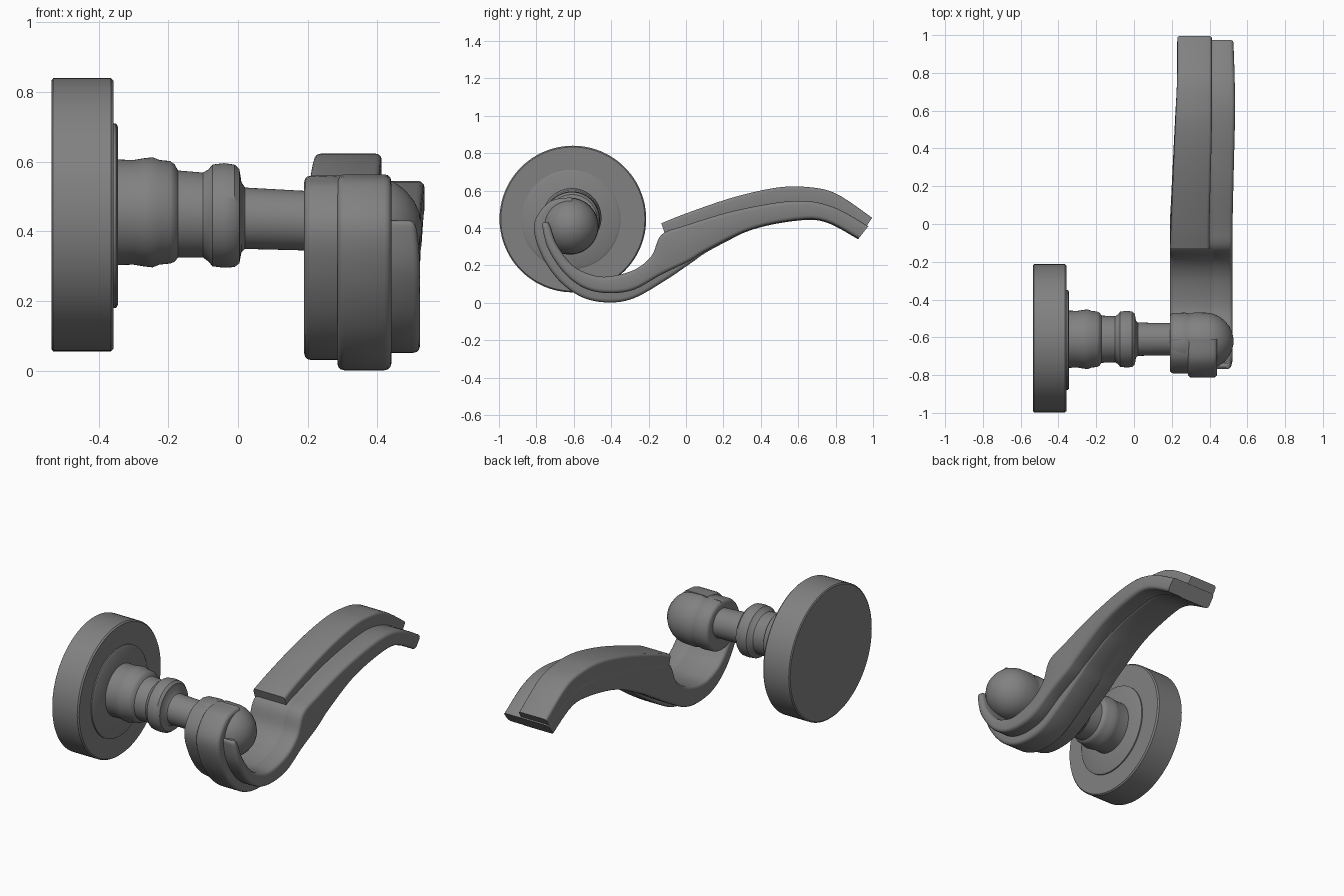
import bpy, bmesh, math
from mathutils import Vector

cube = bpy.data.objects.get("Cube")
if cube:
    bpy.data.objects.remove(cube, do_unlink=True)

GREY = (0.22, 0.22, 0.22, 1)
metal = bpy.data.materials.new("satin grey metal")
metal.diffuse_color = GREY
metal.use_nodes = True
bsdf = metal.node_tree.nodes["Principled BSDF"]
bsdf.inputs["Base Color"].default_value = GREY
bsdf.inputs["Roughness"].default_value = 0.6


def finish(name, bm, angle=35):
    bmesh.ops.recalc_face_normals(bm, faces=bm.faces)
    mesh = bpy.data.meshes.new(name)
    bm.to_mesh(mesh)
    bm.free()
    obj = bpy.data.objects.new(name, mesh)
    bpy.context.collection.objects.link(obj)
    mesh.materials.append(metal)
    bpy.ops.object.select_all(action='DESELECT')
    obj.select_set(True)
    bpy.context.view_layer.objects.active = obj
    bpy.ops.object.shade_smooth_by_angle(angle=math.radians(angle))
    return obj


def skin(name, rings):
    """Bridge a row of closed rings and cap both ends."""
    bm = bmesh.new()
    loops = [[bm.verts.new(p) for p in ring] for ring in rings]
    n = len(loops[0])
    for a, b in zip(loops, loops[1:]):
        for i in range(n):
            j = (i + 1) % n
            bm.faces.new((a[i], a[j], b[j], b[i]))
    bm.faces.new(loops[0])
    bm.faces.new(loops[-1])
    return finish(name, bm)


def turned(name, profile, y, seg=64):
    """Turn (x, radius, centre z) points about an axis along x."""
    rings = []
    for x, r, z in profile:
        rings.append([(x, y + r * math.cos(2 * math.pi * k / seg),
                       z + r * math.sin(2 * math.pi * k / seg)) for k in range(seg)])
    return skin(name, rings)


def spline(rows, steps=6):
    """Catmull-Rom interpolation of equal-length rows."""
    out = []
    vs = [Vector(r) for r in rows]
    for i in range(len(vs) - 1):
        a, b = vs[max(i - 1, 0)], vs[i]
        c, d = vs[i + 1], vs[min(i + 2, len(vs) - 1)]
        for s in range(steps):
            t = s / steps
            out.append(0.5 * (2 * b + (c - a) * t + (2 * a - 5 * b + 4 * c - d) * t * t
                              + (3 * b - a - 3 * c + d) * t ** 3))
    return out + [vs[-1]]


def bar(name, rows, bevel=0.015):
    """Sweep a rounded box; each row is outer y, z, inner y, z, low x, high x."""
    rings = []
    for oy, oz, iy, iz, xa, xb in spline(rows):
        o, i = Vector((oy, oz)), Vector((iy, iz))
        w, h = xb - xa, (i - o).length
        r = min(bevel, w * 0.4, h * 0.4)
        ring = []
        for cx, cy, start in ((w - r, h - r, 0), (r, h - r, 90), (r, r, 180), (w - r, r, 270)):
            for k in range(4):
                a = math.radians(start + 30 * k)
                p = o + (i - o) * ((cy + r * math.sin(a)) / h)
                ring.append((xa + cx + r * math.cos(a), p.x, p.y))
        rings.append(ring)
    return skin(name, rings)


# Wall rosette with a raised inner disc
turned("rosette", [(-0.535, 0.385, 0.448), (-0.53, 0.392, 0.448), (-0.365, 0.392, 0.448),
                   (-0.357, 0.385, 0.448), (-0.357, 0.27, 0.448)], -0.605, 96)
turned("rosette_step", [(-0.37, 0.265, 0.445), (-0.35, 0.265, 0.445),
                        (-0.344, 0.255, 0.445), (-0.344, 0.1, 0.445)], -0.615)

# Turned neck, collar and shaft
turned("neck", [(-0.36, 0.152, 0.455), (-0.30, 0.15, 0.455), (-0.27, 0.155, 0.455),
                (-0.245, 0.158, 0.455), (-0.225, 0.15, 0.455), (-0.195, 0.147, 0.455),
                (-0.182, 0.14, 0.453), (-0.172, 0.125, 0.45), (-0.10, 0.122, 0.447),
                (-0.085, 0.132, 0.446), (-0.073, 0.146, 0.446), (-0.04, 0.15, 0.446),
                (-0.01, 0.147, 0.445), (0.004, 0.135, 0.444), (0.01, 0.10, 0.441),
                (0.02, 0.088, 0.438), (0.22, 0.085, 0.43)], -0.61)

# Rounded head the lever curls around
Z = 0.41
turned("head", [(0.19, 0.08, Z), (0.19, 0.132, Z), (0.195, 0.142, Z), (0.205, 0.148, Z),
                (0.27, 0.151, Z), (0.285, 0.147, Z), (0.305, 0.147, Z), (0.32, 0.152, Z),
                (0.39, 0.15, Z), (0.42, 0.144, Z), (0.45, 0.131, Z), (0.48, 0.108, Z),
                (0.505, 0.078, Z), (0.52, 0.045, Z), (0.527, 0.012, Z)], -0.62)

# Lever path: underside y, z and upper side y, z
PATH = [(-0.61, 0.56, -0.61, 0.48), (-0.72, 0.53, -0.67, 0.47), (-0.79, 0.42, -0.72, 0.41),
        (-0.755, 0.28, -0.69, 0.31), (-0.665, 0.145, -0.61, 0.205), (-0.55, 0.06, -0.52, 0.155),
        (-0.42, 0.032, -0.42, 0.14), (-0.28, 0.05, -0.28, 0.175), (-0.12, 0.135, -0.185, 0.25),
        (0.02, 0.22, -0.13, 0.365), (0.12, 0.28, 0.0, 0.415), (0.35, 0.39, 0.27, 0.495),
        (0.60, 0.44, 0.58, 0.545), (0.75, 0.43, 0.78, 0.515), (0.92, 0.34, 0.975, 0.41)]


def left_x(y):
    return 0.19 + 0.038 * min(max((y + 0.12) / 0.9, 0), 1)


def right_x(y):
    if y < 0.02:
        return 0.522
    return 0.515 + 0.02 * math.sin(math.pi * min(y, 0.97) / 1.2)


def shifted(row, out):
    """Move the underside of a path row outward by a distance."""
    o, i = Vector(row[:2]), Vector(row[2:])
    o += (o - i).normalized() * out
    return (o.x, o.y, i.x, i.y)


bar("lever_main", [p + (left_x(p[2]), 0.435) for p in PATH], 0.018)

# Rounded band along the underside, fading toward the grip
FADE = [0.004, 0.014, 0.022, 0.026, 0.028, 0.03, 0.03, 0.026, 0.018, 0.01, 0.003, -0.006]
bar("lever_under_band", [shifted(p, d) + (0.285, 0.44) for p, d in zip(PATH, FADE)], 0.02)

# Side rail that starts as a rounded tip beside the head
tip = [(-0.758, 0.432, -0.735, 0.428, 0.43, 0.495), (-0.768, 0.41, -0.725, 0.405, 0.425, 0.512)]
bar("lever_side_rail", tip + [shifted(p, -0.02 if p[0] < 0 else -0.004) + (0.40, right_x(p[2]))
                              for p in PATH[3:]], 0.02)

# Raised grip running along the top of the lever
RIDGE = [(-0.10, 0.33, -0.132, 0.425), (0.02, 0.38, 0.0, 0.478), (0.29, 0.46, 0.25, 0.563),
         (0.50, 0.50, 0.48, 0.615), (0.64, 0.505, 0.64, 0.62), (0.78, 0.475, 0.80, 0.585),
         (0.94, 0.37, 0.995, 0.455)]
bar("lever_grip_ridge", [p + (left_x(p[2]) + 0.001, 0.40 + 0.012 * min(max(p[2], 0) * 2, 1))
                         for p in RIDGE], 0.016)
